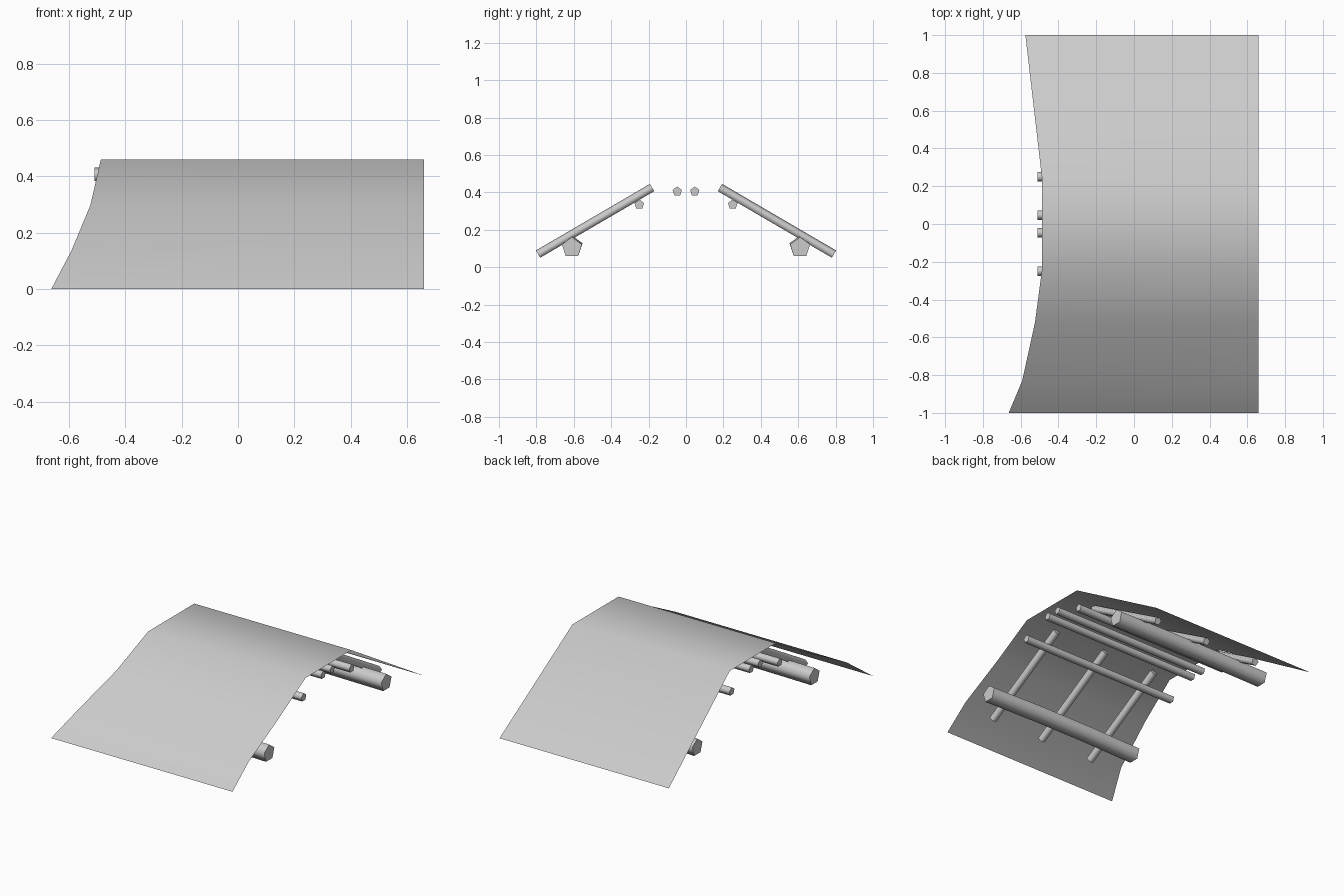
import bpy, math
from mathutils import Vector

if "Cube" in bpy.data.objects:
    bpy.data.objects.remove(bpy.data.objects["Cube"])

def make_object(name, verts, faces, angle):
    me = bpy.data.meshes.new(name)
    me.from_pydata(verts, [], faces)
    me.update()
    ob = bpy.data.objects.new(name, me)
    bpy.context.collection.objects.link(ob)
    bpy.ops.object.select_all(action='DESELECT')
    ob.select_set(True)
    bpy.context.view_layer.objects.active = ob
    bpy.ops.object.shade_smooth_by_angle(angle=math.radians(angle))
    return ob

def log(name, path, radius, side, sides=5):
    """Five-sided capped pole along a path of points."""
    path = [Vector(p) for p in path]
    axis = (path[-1] - path[0]).normalized()
    # cross-section axes, one corner pointing up
    ref = Vector((0, 0, 1))
    up = (ref - axis * ref.dot(axis)).normalized()
    right = axis.cross(up)
    verts, faces = [], []
    for p in path:
        for i in range(sides):
            a = 2 * math.pi * i / sides
            verts.append(p + radius * (math.cos(a) * up + math.sin(a) * right))
    for r in range(len(path) - 1):
        for i in range(sides):
            j = (i + 1) % sides
            faces.append((r * sides + i, r * sides + j,
                          (r + 1) * sides + j, (r + 1) * sides + i))
    faces.append(tuple(reversed(range(sides))))
    faces.append(tuple(range((len(path) - 1) * sides, len(path) * sides)))
    return make_object(f"{name}_{side}", verts, faces, 75)

# Roof cover: thin sheet, (left edge x, y, z) profile, straight right edge
X_RIGHT = 0.66
profile = [(-0.663, -1, 0), (-0.592, -0.83, 0.135), (-0.524, -0.52, 0.298),
           (-0.487, -0.24, 0.46), (-0.487, 0.24, 0.46), (-0.575, 1, 0)]
verts, faces = [], []
for x, y, z in profile:
    verts += [(x, y, z), (X_RIGHT, y, z)]
for i in range(len(profile) - 1):
    faces.append((2 * i, 2 * i + 1, 2 * i + 3, 2 * i + 2))
make_object("roof_cover", verts, faces, 60)

# Timber frame, repeated on the front and back slopes
X0, X1 = -0.51, 0.655
for s, side in ((-1, "front"), (1, "back")):
    log("ridge_pole", [(X0, s * 0.047, 0.405), (X1, s * 0.047, 0.405)], 0.026, side)
    log("purlin", [(X0, s * 0.25, 0.335), (X1, s * 0.25, 0.335)], 0.027, side)
    # heavy beam, slightly bent in the middle
    log("eave_beam", [(X0, s * 0.61, 0.105), (-0.12, s * 0.607, 0.111),
                      (0.27, s * 0.607, 0.111), (X1, s * 0.61, 0.105)], 0.056, side)
    for i, x in enumerate((-0.31, 0.08, 0.47)):
        log(f"rafter_{i + 1}", [(x, s * 0.79, 0.068), (x, s * 0.18, 0.424)], 0.025, side)
